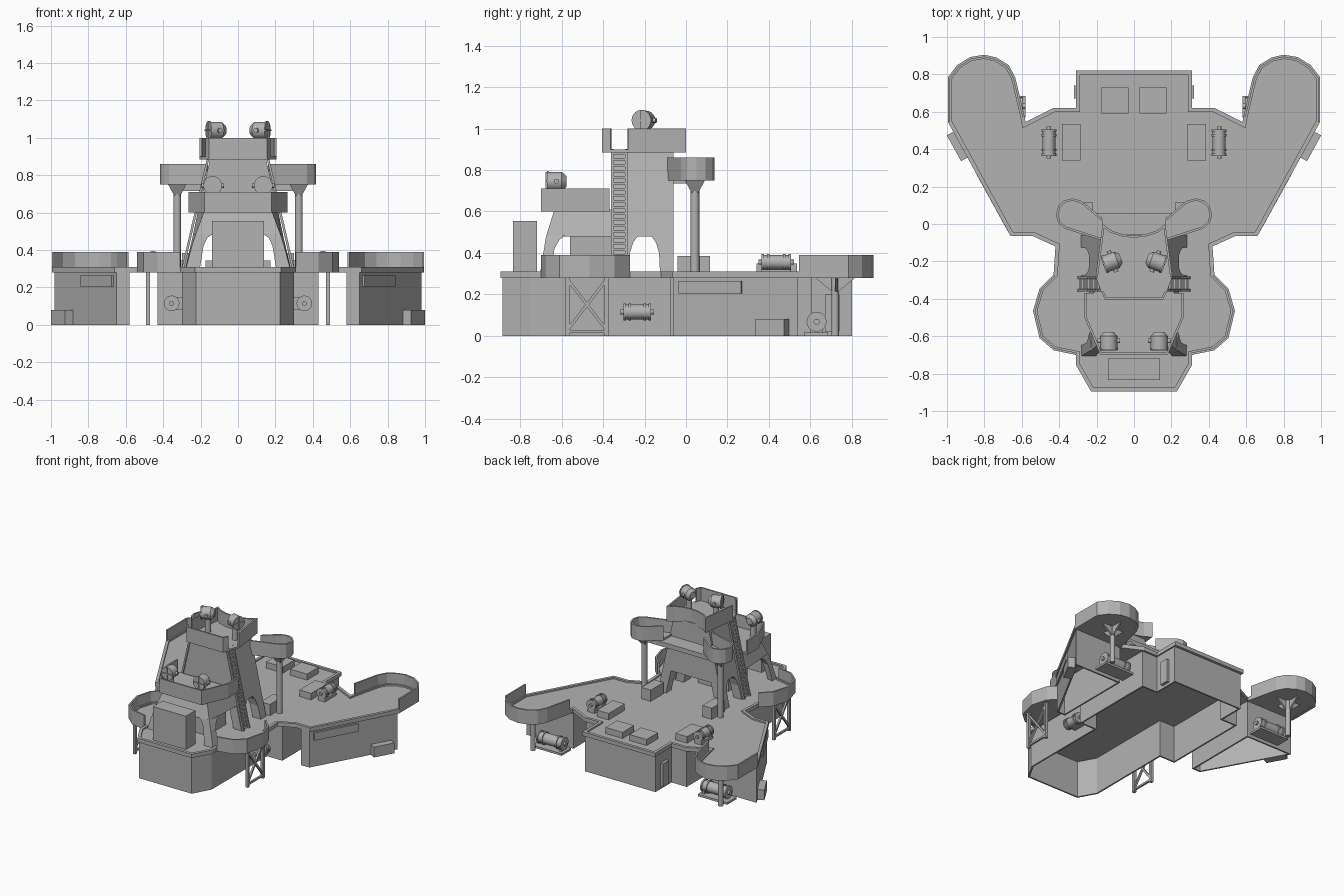
import bpy, bmesh, math
from mathutils import Vector, Matrix

if "Cube" in bpy.data.objects:
    bpy.data.objects.remove(bpy.data.objects["Cube"])

grey = bpy.data.materials.new("hull grey")
grey.diffuse_color = (0.45, 0.45, 0.45, 1)
grey.use_nodes = True
grey.node_tree.nodes["Principled BSDF"].inputs["Base Color"].default_value = grey.diffuse_color


def finish(name, bm, mirror=True, fix=True):
    if fix:
        bmesh.ops.recalc_face_normals(bm, faces=bm.faces)
    me = bpy.data.meshes.new(name)
    bm.to_mesh(me)
    bm.free()
    me.materials.append(grey)
    ob = bpy.data.objects.new(name, me)
    bpy.context.collection.objects.link(ob)
    if mirror:
        ob.modifiers.new("mirror", 'MIRROR')
    return ob


def loft(name, rings, mirror=True):
    """Closed solid through rings given as (z, outline)."""
    bm = bmesh.new()
    vs = [[bm.verts.new((x, y, z)) for x, y in o] for z, o in rings]
    for a, b in zip(vs, vs[1:]):
        for i in range(len(a)):
            j = (i + 1) % len(a)
            bm.faces.new((a[i], a[j], b[j], b[i]))
    bm.faces.new(vs[0])
    bm.faces.new(vs[-1])
    return finish(name, bm, mirror)


def slab(name, outline, z0, z1, mirror=True):
    return loft(name, [(z0, outline), (z1, outline)], mirror)


def rect(x0, x1, y0, y1):
    return [(x0, y0), (x1, y0), (x1, y1), (x0, y1)]


def full(half):
    return half + [(-x, y) for x, y in reversed(half) if x > 0]


def wall(name, path, z0, z1, t=0.012, outward=False):
    """Plate standing on a path; thickness lies left of travel unless outward."""
    bm = bmesh.new()
    lo = [bm.verts.new((x, y, z0)) for x, y in path]
    hi = [bm.verts.new((x, y, z1)) for x, y in path]
    for i in range(len(path) - 1):
        bm.faces.new((lo[i], lo[i + 1], hi[i + 1], hi[i]))
    ob = finish(name, bm, False, False)
    m = ob.modifiers.new("thickness", 'SOLIDIFY')
    m.thickness, m.offset, m.use_even_offset = t, (1 if outward else -1), True
    ob.modifiers.new("mirror", 'MIRROR')
    return ob


round_parts = []


def rods(name, segs, n=20):
    """Cylinders or cones (start, end, radius, end radius) in one mesh."""
    bm = bmesh.new()
    for p, q, r, *e in segs:
        p, q = Vector(p), Vector(q)
        d = q - p
        mat = Matrix.Translation((p + q) / 2) @ d.to_track_quat('Z', 'Y').to_matrix().to_4x4()
        if n == 4:
            mat = mat @ Matrix.Rotation(math.pi / 4, 4, 'Z')
        bmesh.ops.create_cone(bm, cap_ends=True, segments=n, radius1=r,
                              radius2=e[0] if e else r, depth=d.length, matrix=mat)
    ob = finish(name, bm)
    if n > 4:
        round_parts.append(ob)
    return ob


# Main deck with raised edge
lobe = [(.31, -.70), (.43, -.675), (.505, -.61), (.54, -.465), (.505, -.345), (.43, -.27)]
tip = [(.995, .545), (.995, .785), (.945, .85), (.875, .893), (.80, .905),
       (.735, .89), (.67, .85), (.635, .785), (.585, .575)]
deck = ([(0, -.895), (.23, -.895), (.31, -.755)] + lobe +
        [(.42, -.12), (.54, -.065), (.66, -.065)] + tip +
        [(.58, .545), (.43, .62), (.31, .62), (.31, .82), (0, .82)])
slab("deck", full(deck), .282, .298, False)
wall("deck_edge", deck, .28, .31, .022)

# Hull walls, open underneath
wall("main_hull", [(0, -.885), (.225, -.885), (.30, -.75), (.30, -.075), (.43, -.075),
                   (.43, .605), (.30, .605), (.30, .80), (0, .80)], 0, .285)
wing = [(.58, -.06), (.65, -.06), (.98, .54), (.58, .54), (.58, -.06)]
wall("wing_hull", wing, 0, .285)
d = Vector((.33, .60)) / .685


def along(a, b):
    return [(.65 + .33 * t, -.06 + .60 * t) for t in (a, b)]


wall("wing_panel", along(.05, .55), .205, .265, .012, True)
wall("wing_locker", along(.70, .93), 0, .08, .05, True)
slab("hull_side_door", rect(.30, .322, .67, .74), 0.02, .2)

# Bulwarks around the outrigger platforms
wall("side_bulwark", lobe, .30, .39, .012)
wall("wing_bulwark", tip, .30, .39, .012)

# Supports below the platforms
rods("side_brace", [((.48, -.57, 0), (.48, -.57, .285), .015),
                    ((.48, -.385, 0), (.48, -.385, .285), .015),
                    ((.48, -.57, .03), (.48, -.385, .27), .010),
                    ((.48, -.385, .03), (.48, -.57, .27), .010),
                    ((.48, -.57, .02), (.48, -.385, .02), .010)], 4)
rods("wing_post", [((.80, .72, 0), (.80, .72, .285), .018)])
bm = bmesh.new()
for dx, dy in ((0, -.1), (.1, 0), (-.1, 0), (0, .1)):
    bm.faces.new([bm.verts.new(p) for p in ((.80, .72, .20), (.80, .72, .283),
                                            (.80 + dx, .72 + dy, .283))])
finish("wing_post_gusset", bm).modifiers.new("thickness", 'SOLIDIFY').thickness = .012


# Winches
def winch(name, c, axis, length, r):
    c, a = Vector(c), Vector(axis)
    h = length / 2
    segs = [(c - a * h, c + a * h, r * .85)]
    for t in (-1, -.6, .6, 1):
        segs.append((c + a * (h * t - .006), c + a * (h * t + .006), r))
    segs.append((c - a * (h + .02), c + a * (h + .02), r * .3))
    rods(name, segs)


winch("deck_winch", (.455, .435, .355), (0, 1, 0), .13, .04)
slab("deck_winch_base", rect(.425, .485, .365, .505), .298, .32)
winch("hull_side_drum", (.355, -.235, .115), (0, 1, 0), .12, .042)
slab("hull_side_drum_bracket", rect(.30, .35, -.28, -.19), .08, .15)
winch("wing_winch", (.70, .63, .068), (1, 0, 0), .20, .048)
slab("wing_winch_base", rect(.58, .83, .57, .685), 0, .016)
slab("wing_winch_bearing", rect(.60, .62, .60, .66), 0, .065)

# Deck fittings
slab("deck_hatch", rect(.03, .175, .59, .73), .295, .345)
slab("deck_locker", rect(.285, .385, .34, .535), .295, .348)
slab("rear_locker", rect(.22, .30, -.04, .115), .295, .385)
slab("front_house", rect(-.14, .14, -.835, -.72), .295, .555, False)

# Tower: core, sloping blocks, splayed legs
slab("tower_core", rect(-.13, .13, -.56, -.33), .295, .50, False)
loft("lower_tower", [(.48, full([(.228, -.675), (.241, -.36)])),
                     (.61, full([(.18, -.635), (.214, -.36)]))], False)
loft("upper_tower", [(.48, full([(.241, -.36), (.241, -.06)])),
                     (.90, full([(.147, -.36), (.147, -.06)]))], False)
loft("front_leg", [(.295, [(.205, -.705), (.28, -.705), (.283, -.65), (.24, -.655)]),
                   (.42, [(.185, -.685), (.247, -.685), (.255, -.635), (.20, -.645)]),
                   (.465, [(.165, -.678), (.233, -.678), (.244, -.61), (.18, -.62)]),
                   (.485, [(.135, -.674), (.226, -.674), (.240, -.58), (.14, -.61)])])
for name, y0, y1 in (("middle_leg", -.36, -.27), ("rear_leg", -.13, -.06)):
    f = -1 if name == "rear_leg" else 1
    rings = []
    for z, w in ((.295, -.005), (.40, 0), (.45, .015), (.485, .04)):
        x = .283 - (z - .295) * .229
        a, b = (y0, y1 + w) if f > 0 else (y0 - w, y1)
        rings.append((z, rect(x - .07, x, a, b)))
    loft(name, rings)

# Ladders up the tower sides
def lx(z):
    return .295 - (z - .30) * .229


rungs = [((lx(z), -.355, z), (lx(z), -.285, z), .008) for z in [.33 + .029 * i for i in range(20)]]
rods("ladder", rungs + [((lx(.30), y, .30), (lx(.90), y, .90), .009) for y in (-.355, -.287)], 4)

# Lower lookout platform
p1 = [(0, -.70), (.18, -.70), (.265, -.50), (.265, -.37)]
slab("lower_platform", full(p1[1:]), .60, .615, False)
wall("lower_platform_bulwark", p1, .60, .71)

# Top platform, bulwark open at the ladders
front = [(0, -.405), (.155, -.405), (.175, -.365)]
rear = [(.205, -.28), (.168, 0), (.12, -.035), (.06, -.055), (0, -.062)]
slab("top_platform", full(front[1:] + rear[:-1]), .885, .90, False)
wall("top_front_bulwark", front, .885, 1.0)
wall("top_rear_bulwark", rear, .885, 1.0)

# Rear wing platforms on posts
pod = [(.165, -.09), (.37, -.025), (.405, .005), (.418, .05), (.405, .095), (.375, .125),
       (.33, .137), (.285, .125), (.25, .10), (.17, .03)]
slab("rear_platform", pod, .75, .765)
wall("rear_platform_bulwark", pod, .75, .86)
rods("rear_platform_post", [((.325, .043, .295), (.325, .043, .755), .021)])
rods("rear_platform_bracket", [((.325, .043, .69), (.325, .043, .752), .022, .07)], 4)
slab("rear_bridge", rect(-.31, .31, .035, .06), .715, .75, False)
slab("rear_gallery", rect(-.17, .17, -.07, .04), .735, .75, False)


# Searchlights
def searchlight(name, c, ang, floor):
    c = Vector(c)
    f = Vector((math.sin(ang), -math.cos(ang), 0))
    s = Vector((math.cos(ang), math.sin(ang), 0))
    up = Vector((0, 0, 1))
    rods(name, [(c - f * .025, c + f * .045, .046),
                (c - f * .025, c - f * .048, .046, .026),
                (c + f * .038, c + f * .046, .05),
                (c - s * .06, c + s * .06, .012),
                (Vector((c.x, c.y, floor)), c - up * .03, .022)])
    rods(name + "_guard", [(c + f * .049 - v * .046, c + f * .049 + v * .046, .005) for v in (s, up)], 4)


searchlight("lower_searchlight", (.135, -.625, .745), 0, .61)
searchlight("top_searchlight", (.115, -.20, 1.04), math.radians(70), .895)

# Smooth the round parts
bpy.ops.object.select_all(action='DESELECT')
for ob in round_parts:
    ob.select_set(True)
bpy.context.view_layer.objects.active = round_parts[0]
bpy.ops.object.shade_smooth_by_angle(angle=math.radians(35))
